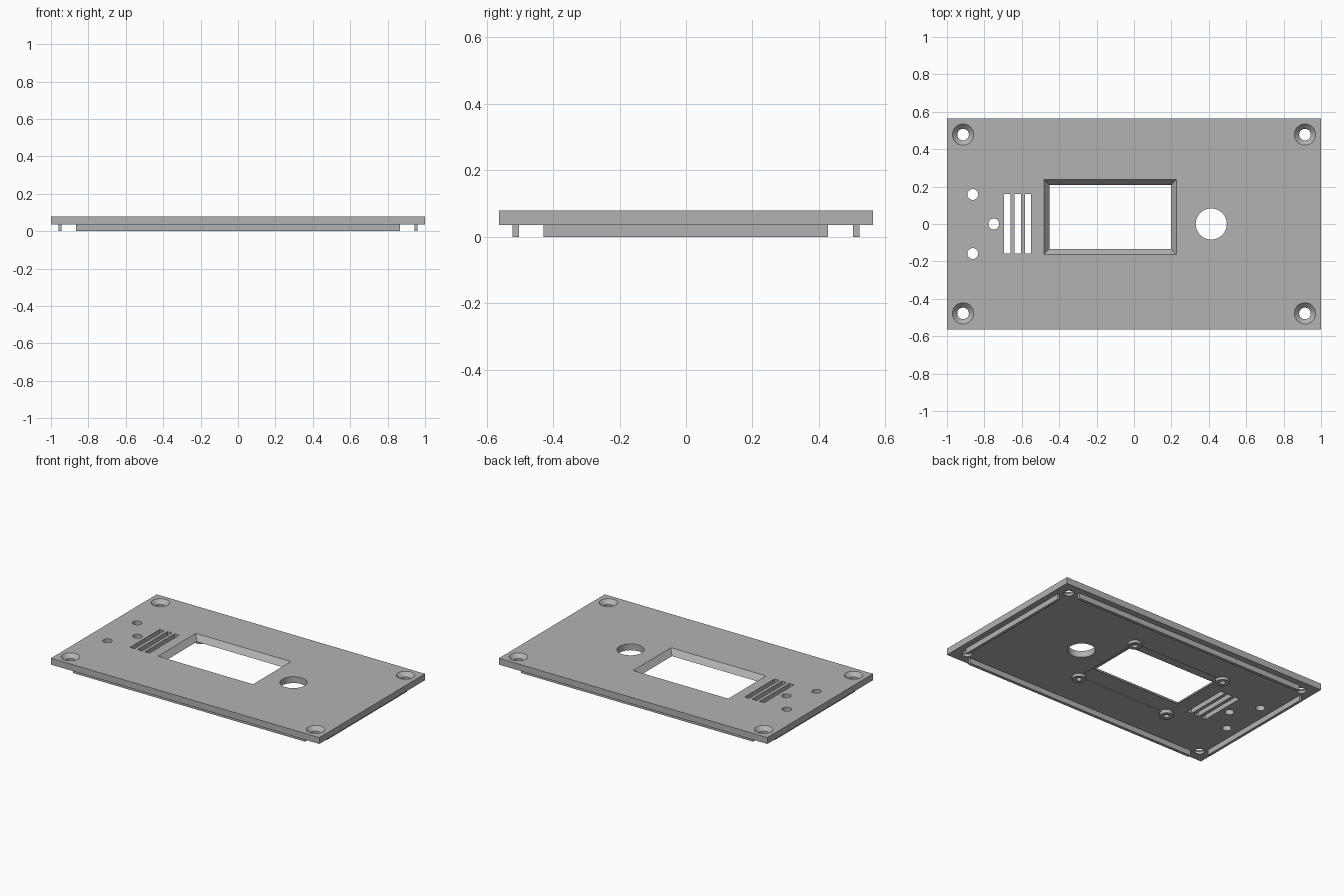
import bpy
import math
from mathutils import Vector

cube = bpy.data.objects.get("Cube")
if cube:
    bpy.data.objects.remove(cube, do_unlink=True)

TOP, UNDER = 0.079, 0.036
grey = bpy.data.materials.new("plain grey")
grey.use_nodes = True
grey.diffuse_color = (0.45, 0.45, 0.45, 1)
grey.node_tree.nodes["Principled BSDF"].inputs["Base Color"].default_value = (0.45, 0.45, 0.45, 1)


def finish(name):
    ob = bpy.context.object
    ob.name = name
    ob.data.materials.append(grey)
    return ob


def box(name, x0, x1, y0, y1, z0, z1):
    bpy.ops.mesh.primitive_cube_add(size=1, location=((x0 + x1) / 2, (y0 + y1) / 2, (z0 + z1) / 2))
    ob = finish(name)
    for v in ob.data.vertices:
        v.co *= Vector((x1 - x0, y1 - y0, z1 - z0))
    return ob


def cone(name, x, y, z0, z1, r0, r1):
    bpy.ops.mesh.primitive_cone_add(vertices=40, radius1=r0, radius2=r1, depth=z1 - z0,
                                    location=(x, y, (z0 + z1) / 2))
    return finish(name)


def cut(target, cutter):
    cutter.hide_render = True
    mod = target.modifiers.new("cut", "BOOLEAN")
    mod.operation = "DIFFERENCE"
    mod.solver = "EXACT"
    mod.object = cutter
    bpy.context.view_layer.objects.active = target
    bpy.ops.object.modifier_apply(modifier=mod.name)
    bpy.data.objects.remove(cutter, do_unlink=True)


def smooth(ob):
    bpy.ops.object.select_all(action="DESELECT")
    ob.select_set(True)
    bpy.context.view_layer.objects.active = ob
    bpy.ops.object.shade_smooth_by_angle(angle=math.radians(30))


plate = box("face_plate", -1, 1, -0.563, 0.563, UNDER, TOP)

# Shallow seat for the display on the underside
cut(plate, box("seat_cutter", -0.47, 0.22, -0.255, 0.27, 0, UNDER + 0.006))

# Display window, flared towards the top
window = box("window_cutter", -0.475, 0.22, -0.16, 0.235, UNDER, TOP)
for v in window.data.vertices:
    if v.co.z < 0:
        v.co.x -= math.copysign(0.034, v.co.x)
        v.co.y -= math.copysign(0.036, v.co.y)
    # carry the flare slightly past both faces
    v.co *= 1.02
cut(plate, window)

# Countersunk screw holes in the corners
for sx in (-1, 1):
    for sy in (-1, 1):
        x, y = 0.914 * sx, 0.478 * sy
        cut(plate, cone("screw_cutter", x, y, 0, 0.1, 0.031, 0.031))
        cut(plate, cone("sink_cutter", x, y, 0.052, TOP + 0.001, 0.03, 0.058))

# Knob hole and indicator holes
for x, y, r in ((0.413, 0, 0.083), (-0.862, 0.158, 0.029), (-0.862, -0.158, 0.029), (-0.75, 0, 0.029)):
    cut(plate, cone("hole_cutter", x, y, 0, 0.1, r, r))

# Three slots
for x in (-0.678, -0.622, -0.567):
    cut(plate, box("slot_cutter", x - 0.017, x + 0.017, -0.157, 0.16, 0, 0.1))
smooth(plate)

# Locating ribs under each edge
for side, s in (("front", -1), ("back", 1)):
    y = 0.512 * s
    box(side + "_rib", -0.866, 0.866, y - 0.01, y + 0.01, 0, UNDER)
for side, s in (("right", -1), ("left", 1)):
    x = 0.952 * s
    box(side + "_rib", x - 0.009, x + 0.009, -0.429, 0.427, 0, UNDER)

# Hollow display bosses
for i, (x, y) in enumerate(((-0.47, -0.255), (-0.47, 0.27), (0.22, -0.255), (0.22, 0.27))):
    boss = cone(f"display_boss_{i + 1}", x, y, 0.018, UNDER + 0.008, 0.042, 0.042)
    cut(boss, cone("boss_cutter", x, y, 0, UNDER, 0.017, 0.017))
    smooth(boss)
